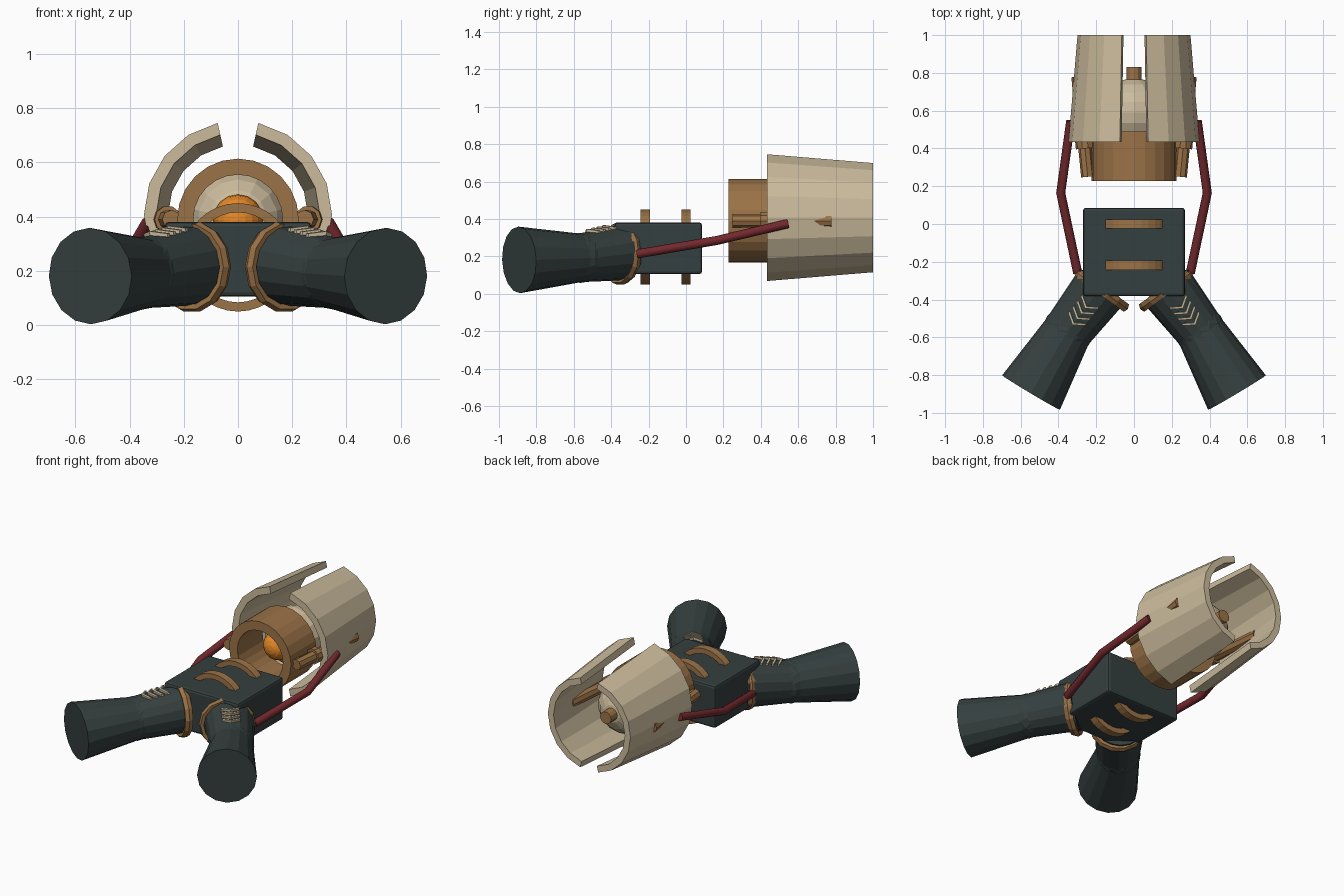
import bpy, bmesh, math
from mathutils import Vector, Matrix

if "Cube" in bpy.data.objects:
    bpy.data.objects.remove(bpy.data.objects["Cube"])


def material(name, rgb):
    m = bpy.data.materials.new(name)
    m.diffuse_color = (*rgb, 1)
    m.use_nodes = True
    m.node_tree.nodes["Principled BSDF"].inputs["Base Color"].default_value = m.diffuse_color
    return m


DARK = material("dark slate", (0.036, 0.050, 0.050))
BROWN = material("bronze", (0.33, 0.17, 0.063))
CREAM = material("cream", (0.60, 0.50, 0.335))
RED = material("deep red", (0.17, 0.022, 0.027))
ORANGE = material("glowing orange", (0.80, 0.25, 0.02))
UP = Vector((0, 0, 1))


def finish(name, bm, mat, s=1):
    """Turn a bmesh into an object; s = -1 mirrors it across x."""
    if s < 0:
        bmesh.ops.scale(bm, vec=(-1, 1, 1), verts=bm.verts)
    bmesh.ops.recalc_face_normals(bm, faces=bm.faces)
    me = bpy.data.meshes.new(name)
    bm.to_mesh(me)
    bm.free()
    me.materials.append(mat)
    ob = bpy.data.objects.new(name, me)
    bpy.context.collection.objects.link(ob)
    return ob


def lathe(name, mat, origin, axis, profile, n=16, arc=None, s=1, turn=0.0):
    """Revolve a closed (radius, distance) profile round an axis."""
    d = Vector(axis).normalized()
    side = d.cross(UP).normalized()
    up = side.cross(d)
    a0, a1 = arc or (0, 360)
    count = n + 1 if arc else n
    bm = bmesh.new()
    rows = []
    for i in range(count):
        a = math.radians(a0 + (a1 - a0) * i / n + turn)
        spoke = side * math.cos(a) + up * math.sin(a)
        rows.append([bm.verts.new(Vector(origin) + d * t + spoke * r) for r, t in profile])
    k = len(profile)
    for i in range(n):
        p, q = rows[i], rows[(i + 1) % count]
        for j in range(k):
            if profile[j][0] == 0 and profile[(j + 1) % k][0] == 0:
                continue
            bm.faces.new((p[j], p[(j + 1) % k], q[(j + 1) % k], q[j]))
    if arc:
        bm.faces.new(rows[0])
        bm.faces.new(rows[-1])
    bmesh.ops.remove_doubles(bm, verts=bm.verts, dist=1e-5)
    return finish(name, bm, mat, s)


def rod(name, mat, p0, p1, r0, r1, n=16, s=1, turn=0.0):
    """Solid tapered cylinder between two points."""
    length = (Vector(p1) - Vector(p0)).length
    return lathe(name, mat, p0, Vector(p1) - Vector(p0),
                 [(0, 0), (r0, 0), (r1, length), (0, length)], n, None, s, turn)


def ball(name, mat, center, r, n=16, rings=10, s=1):
    bm = bmesh.new()
    bmesh.ops.create_uvsphere(bm, u_segments=n, v_segments=rings, radius=r,
                              matrix=Matrix.Translation(center) @ Matrix.Rotation(math.pi / 2, 4, 'X'))
    return finish(name, bm, mat, s)


# Central body block with softened edges
bm = bmesh.new()
bmesh.ops.create_cube(bm, size=1)
bmesh.ops.scale(bm, vec=(0.54, 0.468, 0.276), verts=bm.verts)
bmesh.ops.translate(bm, vec=(0, -0.148, 0.243), verts=bm.verts)
bmesh.ops.bevel(bm, geom=bm.edges[:], offset=0.015, segments=2, profile=0.5, affect='EDGES')
finish("body", bm, DARK)

# Two hoops round the body, showing as arches above and below
for i, y in enumerate((-0.218, 0.0)):
    lathe(f"body_hoop_{i}", BROWN, (0, y, 0.25), (0, 1, 0),
          [(0.166, -0.025), (0.2, -0.025), (0.2, 0.025), (0.166, 0.025)], 32)

# Core assembly: open collar, lamp, inner globe and rear pin
lathe("core_collar", BROWN, (0, 0, 0.39), (0, 1, 0),
      [(0.165, 0.228), (0.224, 0.228), (0.224, 0.49), (0.165, 0.49)], 24)
ball("lamp", ORANGE, (0, 0.42, 0.39), 0.092)
ball("inner_globe", CREAM, (0, 0.59, 0.39), 0.182, 14, 10)
rod("rear_pin", BROWN, (0, 0.70, 0.39), (0, 0.83, 0.39), 0.04, 0.04, 12)

for s, tag in ((1, "right"), (-1, "left")):
    # Tapered half shell
    lathe(f"shell_{tag}", CREAM, (0, 0, 0.407), (0, 1, 0),
          [(0.302, 0.433), (0.347, 0.433), (0.299, 1.0), (0.258, 1.0)], 8, (-77.5, 77.5), s)

    # Strut from the collar to the shell, with a thicker sleeve
    rod(f"shell_strut_{tag}", BROWN, (0.245, 0.25, 0.39), (0.297, 0.78, 0.39), 0.035, 0.035, 8, s)
    rod(f"strut_sleeve_{tag}", BROWN, (0.258, 0.40, 0.39), (0.262, 0.44, 0.39), 0.05, 0.05, 10, s)

    # Bent red brace from body to shell
    cu = bpy.data.curves.new("brace", 'CURVE')
    cu.dimensions = '3D'
    cu.bevel_depth = 0.024
    cu.bevel_resolution = 2
    cu.use_fill_caps = True
    sp = cu.splines.new('POLY')
    sp.points.add(2)
    for pt, co in zip(sp.points, ((0.298, -0.26, 0.213), (0.388, 0.165, 0.285), (0.335, 0.545, 0.375))):
        pt.co = (co[0] * s, co[1], co[2], 1)
    cu.materials.append(RED)
    brace = bpy.data.objects.new(f"brace_{tag}", cu)
    bpy.context.collection.objects.link(brace)

    # Limb: upper sleeve, joint and flared end
    root, knee, tip = Vector((0.17, -0.33, 0.222)), Vector((0.35, -0.565, 0.192)), Vector((0.545, -0.892, 0.181))
    rod(f"upper_limb_{tag}", DARK, root, knee, 0.15, 0.13, 16, s)
    ball(f"limb_joint_{tag}", DARK, knee, 0.134, 16, 10, s)
    rod(f"flared_limb_{tag}", DARK, knee, tip, 0.130, 0.178, 16, s)

    # Binding ring at the limb root
    lathe(f"limb_ring_{tag}", BROWN, (0.17, -0.352, 0.215), (0.58, -0.81, 0),
          [(0.14, -0.02), (0.16, -0.024), (0.169, 0), (0.16, 0.024), (0.14, 0.02)], 14, None, s)

    # Row of chevrons along the top of the upper limb
    along = (knee - root).normalized()
    side = along.cross(UP).normalized()
    top = side.cross(along)
    for k in range(4):
        c = root + along * (0.125 + 0.037 * k) + top * (0.147 - 0.003 * k)
        bm = bmesh.new()
        rows = []
        for w in (-1, 0, 1):
            mid = c + side * (0.055 * w) - along * (0.035 * abs(w)) - top * (0.012 * abs(w))
            rows.append([bm.verts.new(mid + along * a + top * h) for a, h in
                         ((-0.007, -0.015), (0.007, -0.015), (0.007, 0.011), (-0.007, 0.011))])
        for p, q in zip(rows, rows[1:]):
            for j in range(4):
                bm.faces.new((p[j], p[(j + 1) % 4], q[(j + 1) % 4], q[j]))
        bm.faces.new(rows[0])
        bm.faces.new(rows[-1])
        finish(f"chevron_{tag}_{k}", bm, CREAM, s)
